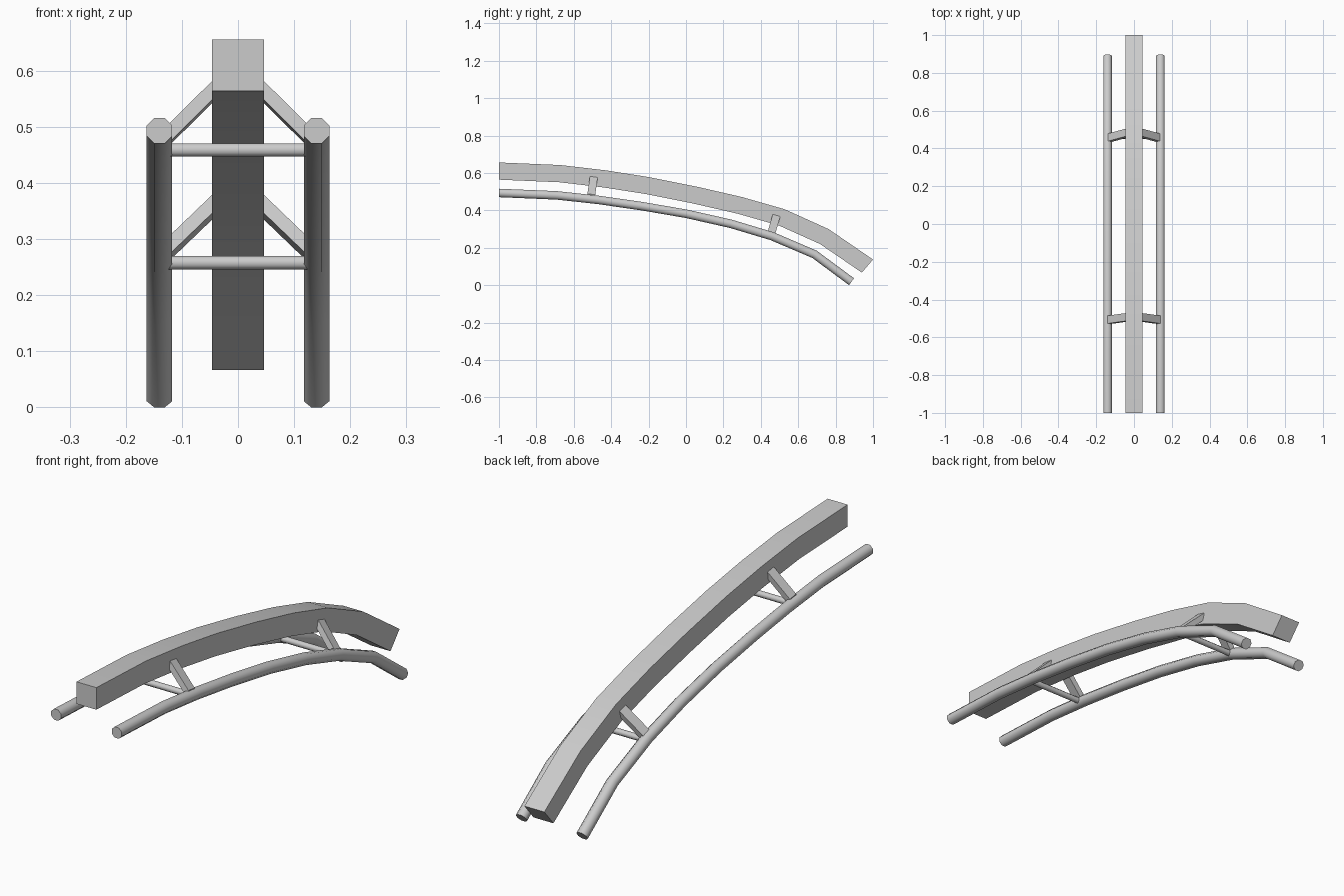
import bpy, bmesh, math
from mathutils import Vector

if "Cube" in bpy.data.objects:
    bpy.data.objects.remove(bpy.data.objects["Cube"])


def finish(name, bm):
    bmesh.ops.recalc_face_normals(bm, faces=bm.faces)
    me = bpy.data.meshes.new(name)
    bm.to_mesh(me)
    bm.free()
    ob = bpy.data.objects.new(name, me)
    bpy.context.collection.objects.link(ob)
    return ob


def smooth(ob, angle):
    bpy.ops.object.select_all(action='DESELECT')
    bpy.context.view_layer.objects.active = ob
    ob.select_set(True)
    bpy.ops.object.shade_smooth_by_angle(angle=math.radians(angle))


def loft(name, rings):
    """Skin a list of closed rings and cap both ends."""
    bm = bmesh.new()
    vs = [[bm.verts.new(p) for p in r] for r in rings]
    n = len(vs[0])
    for a, b in zip(vs, vs[1:]):
        for i in range(n):
            j = (i + 1) % n
            bm.faces.new((a[i], a[j], b[j], b[i]))
    bm.faces.new(vs[0])
    bm.faces.new(vs[-1])
    return finish(name, bm)


def sweep(name, path, profile, x0=0.0, end_normal=None):
    """Sweep an (x, normal) profile along a path in the yz plane."""
    pts = [Vector(p) for p in path]
    rings = []
    for i, p in enumerate(pts):
        t = Vector((0, 0))
        if i > 0:
            t += (p - pts[i - 1]).normalized()
        if i < len(pts) - 1:
            t += (pts[i + 1] - p).normalized()
        t.normalize()
        nrm = Vector((-t.y, t.x))
        if i == 0:
            nrm = Vector((0, 1))
        if i == len(pts) - 1 and end_normal:
            nrm = Vector(end_normal).normalized()
        rings.append([(x0 + a, p.x + nrm.x * b, p.y + nrm.y * b) for a, b in profile])
    return loft(name, rings)


def octagon(r):
    return [(r * math.cos(math.radians(22.5 + 45 * k)),
             r * math.sin(math.radians(22.5 + 45 * k))) for k in range(8)]


# Main beam, swept along its top edge
top_edge = [(-1, .656), (-.67, .642), (-.43, .614), (-.2, .578), (.06, .526),
            (.3, .471), (.527, .406), (.762, .300), (1.0, .137)]
beam = sweep("main_beam", top_edge,
             [(-.046, 0), (.046, 0), (.046, -.092), (-.046, -.092)],
             end_normal=(.65, .76))
smooth(beam, 30)

# Pair of lower tube rails
rail_path = [(-1, .493), (-.69, .480), (-.47, .456), (-.24, .423), (0, .382),
             (.24, .328), (.46, .262), (.687, .165), (.885, .0185)]
for side, label in ((-1, "left"), (1, "right")):
    rail = sweep(label + "_rail", rail_path, octagon(.0245), side * .14)
    smooth(rail, 50)

# Supports: (name, strut foot y, foot z, slope angle, bar y, bar z)
for label, fy, fz, ang, by, bz in (("front", -.506, .486, 8, -.502, .459),
                                   ("rear", .458, .283, 16, .462, .258)):
    a = math.radians(ang)
    tan = Vector((0, math.cos(a), -math.sin(a)))
    nrm = Vector((0, math.sin(a), math.cos(a)))
    # Diagonal struts between beam and rails
    for side, sname in ((-1, "left"), (1, "right")):
        section = [(.14, 0), (.03, .11), (.03, .076), (.14, -.034)]
        rings = [[Vector((side * x, fy, fz)) + nrm * h + tan * d for x, h in section]
                 for d in (-.021, .021)]
        loft(label + "_" + sname + "_strut", rings)
    # Round cross bar joining the rails
    bar = loft(label + "_cross_bar",
               [[(x, by + p, bz + q) for p, q in octagon(.0128)] for x in (-.14, .14)])
    smooth(bar, 50)
